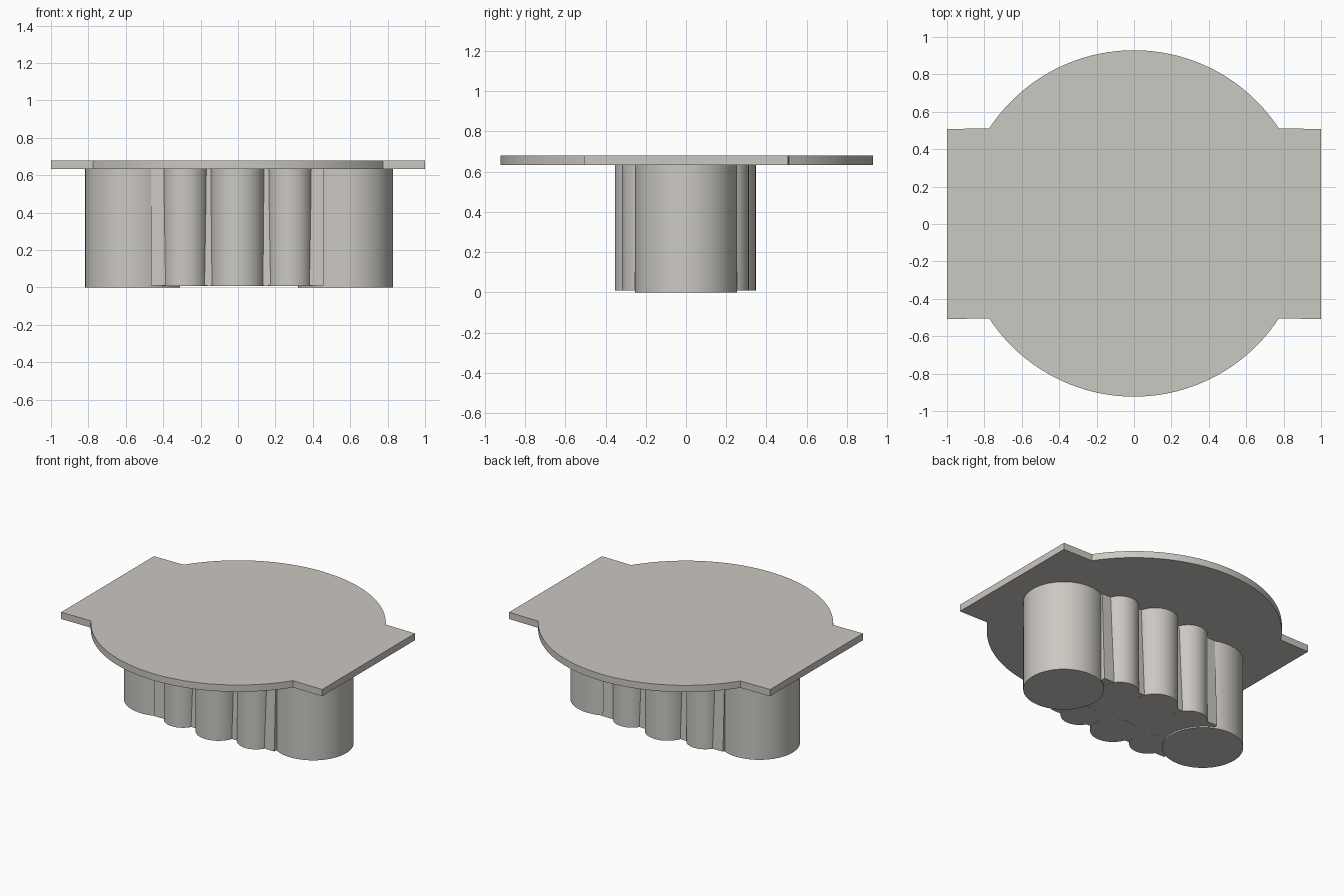
import bpy, bmesh, math

if "Cube" in bpy.data.objects:
    bpy.data.objects.remove(bpy.data.objects["Cube"])

stone = bpy.data.materials.new("warm_grey")
stone.diffuse_color = (0.60, 0.58, 0.54, 1)
stone.use_nodes = True
stone.node_tree.nodes["Principled BSDF"].inputs["Base Color"].default_value = stone.diffuse_color


def finish(name, bm):
    """Turn a bmesh into a shaded, coloured object."""
    bmesh.ops.recalc_face_normals(bm, faces=bm.faces)
    mesh = bpy.data.meshes.new(name)
    bm.to_mesh(mesh)
    bm.free()
    mesh.materials.append(stone)
    ob = bpy.data.objects.new(name, mesh)
    bpy.context.collection.objects.link(ob)
    bpy.context.view_layer.objects.active = ob
    ob.select_set(True)
    bpy.ops.object.shade_smooth_by_angle(angle=math.radians(30))
    ob.select_set(False)
    return ob


def prism(name, bottom, top, z0, z1):
    """Solid between a bottom outline and a top outline."""
    bm = bmesh.new()
    lo = [bm.verts.new((x, y, z0)) for x, y in bottom]
    hi = [bm.verts.new((x, y, z1)) for x, y in top]
    bm.faces.new(lo[::-1])
    bm.faces.new(hi)
    n = len(lo)
    for i in range(n):
        j = (i + 1) % n
        bm.faces.new((lo[i], lo[j], hi[j], hi[i]))
    return finish(name, bm)


def circle(cx, cy, r, n=96):
    return [(cx + r * math.cos(math.tau * i / n), cy + r * math.sin(math.tau * i / n))
            for i in range(n)]


def rect(cx, hx, hy):
    return [(cx - hx, -hy), (cx + hx, -hy), (cx + hx, hy), (cx - hx, hy)]


Z_TOP, Z_PLATE = 0.68, 0.633

# Top plate: a disc merged with a rectangle, drawn as one outline
R, CY, HY = 0.926, 0.003, 0.508
a = math.asin(HY / R)
arc = [a + (math.pi - 2 * a) * i / 64 for i in range(65)]
back = [(R * math.cos(t), CY + R * math.sin(t)) for t in arc]
front = [(-x, 2 * CY - y) for x, y in back]
outline = [(1, -HY), (1, HY)] + back + [(-1, HY), (-1, -HY)] + front
prism("top_plate", outline, outline, Z_PLATE, Z_TOP)

# Two large end columns
for side, x in (("left", -0.563), ("right", 0.576)):
    c = circle(x, 0, 0.254)
    prism(side + "_end_column", c, c, 0, Z_PLATE)

# Central block, slightly tapered in depth towards the plate
prism("central_block", rect(-0.003, 0.461, 0.258), rect(-0.003, 0.461, 0.236), 0.01, Z_PLATE)

# Rows of three half-sunk columns on front and back
for face, s in (("front", -1), ("back", 1)):
    for side, x, r, y in (("left", -0.283, 0.12, 0.195),
                          ("middle", -0.003, 0.145, 0.205),
                          ("right", 0.278, 0.12, 0.195)):
        c = circle(x, s * y - 0.003, r, 64)
        prism(f"{face}_{side}_column", c, c, 0.009, Z_PLATE)
